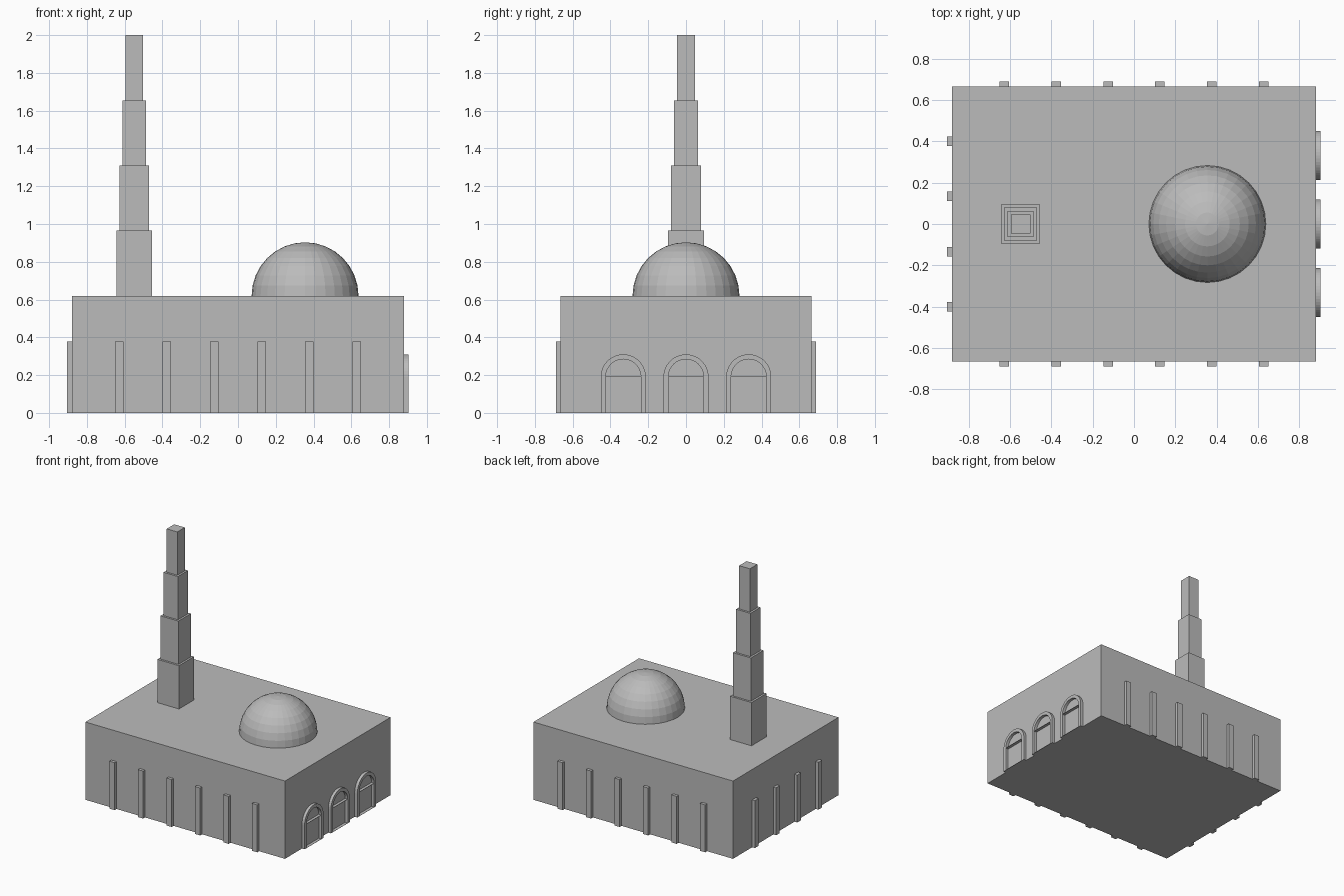
import bpy, bmesh, math

if "Cube" in bpy.data.objects:
    bpy.data.objects.remove(bpy.data.objects["Cube"])

stone = bpy.data.materials.new("grey stone")
stone.diffuse_color = (0.5, 0.5, 0.5, 1)
stone.use_nodes = True
stone.node_tree.nodes["Principled BSDF"].inputs["Base Color"].default_value = stone.diffuse_color

HALL_X, HALL_Y, HALL_Z = 0.88, 0.665, 0.62


def finish(name, bm):
    mesh = bpy.data.meshes.new(name)
    bm.to_mesh(mesh)
    bm.free()
    mesh.materials.append(stone)
    obj = bpy.data.objects.new(name, mesh)
    bpy.context.collection.objects.link(obj)
    return obj


def box(name, x0, x1, y0, y1, z0, z1):
    bm = bmesh.new()
    bmesh.ops.create_cube(bm, size=1)
    for v in bm.verts:
        v.co = (x1 if v.co.x > 0 else x0,
                y1 if v.co.y > 0 else y0,
                z1 if v.co.z > 0 else z0)
    return finish(name, bm)


# Main hall
box("hall", -HALL_X, HALL_X, -HALL_Y, HALL_Y, 0, HALL_Z)

# Tower of four stacked, shrinking blocks
for i in range(4):
    h = 0.095 - 0.016 * i
    box(f"tower_tier_{i + 1}", -0.549 - h, -0.549 + h, -h, h,
        HALL_Z + 0.345 * i, HALL_Z + 0.345 * (i + 1))

# Faceted half-sphere dome
bm = bmesh.new()
bmesh.ops.create_uvsphere(bm, u_segments=32, v_segments=16, radius=0.283)
bmesh.ops.delete(bm, geom=[v for v in bm.verts if v.co.z < -0.001], context='VERTS')
finish("dome", bm).location = (0.355, 0, HALL_Z)

# Pilasters along the front, back and left walls
PW, PD, PH = 0.023, 0.024, 0.378
for i in range(6):
    x = -0.6285 + 0.2514 * i
    box(f"front_pilaster_{i + 1}", x - PW, x + PW, -HALL_Y - PD, -HALL_Y, 0, PH)
    box(f"back_pilaster_{i + 1}", x - PW, x + PW, HALL_Y, HALL_Y + PD, 0, PH)
for i in range(4):
    y = -0.4 + 0.2667 * i
    box(f"left_pilaster_{i + 1}", -HALL_X - PD, -HALL_X, y - PW, y + PW, 0, PH)


# Arched door frames on the right wall
def arch_outline(r, spring, n=24):
    curve = [(r * math.cos(math.pi * k / n), spring + r * math.sin(math.pi * k / n))
             for k in range(n + 1)]
    return [(r, 0)] + curve + [(-r, 0)]


SPRING, OUTER, INNER, XF = 0.191, 0.119, 0.093, 0.903
for i, yc in enumerate((-0.332, 0, 0.332)):
    bm = bmesh.new()
    rings = []
    for r, x in ((OUTER, HALL_X), (OUTER, XF), (INNER, XF), (INNER, HALL_X)):
        rings.append([bm.verts.new((x, yc + y, z)) for y, z in arch_outline(r, SPRING)])
    for a in range(4):
        p, q = rings[a], rings[(a + 1) % 4]
        for k in range(len(p) - 1):
            bm.faces.new((p[k], p[k + 1], q[k + 1], q[k]))
    for end in (0, -1):
        bm.faces.new([ring[end] for ring in rings])
    bmesh.ops.recalc_face_normals(bm, faces=bm.faces)
    finish(f"arch_frame_{i + 1}", bm)
    # Thin ledges spanning the frame at the spring line and the ground
    for part, z in (("transom", SPRING), ("threshold", 0)):
        box(f"arch_{part}_{i + 1}", HALL_X, XF, yc - INNER, yc + INNER, z, z + 0.002)
